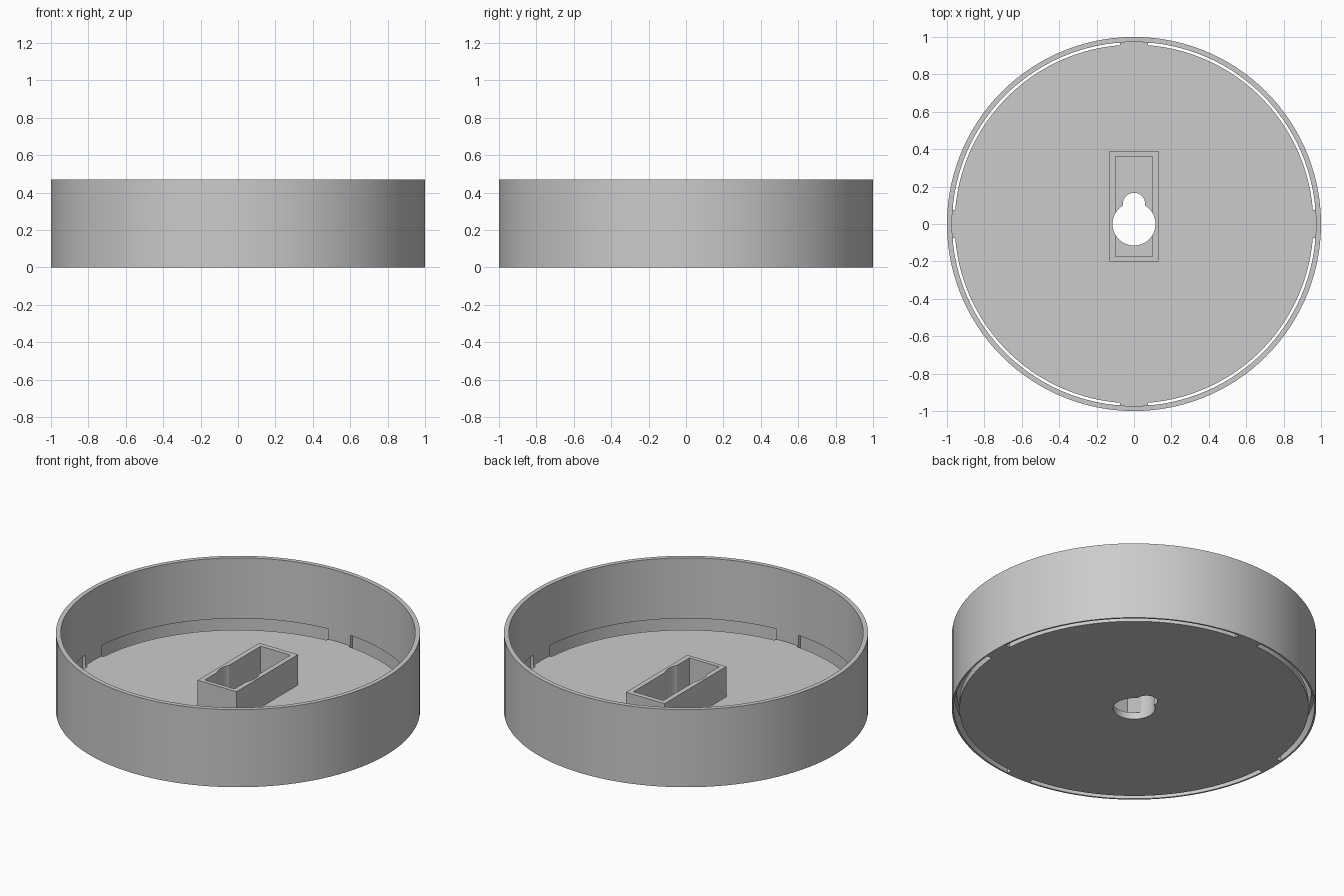
import bpy, bmesh, math

cube = bpy.data.objects.get("Cube")
if cube:
    bpy.data.objects.remove(cube, do_unlink=True)

GREY = (0.6, 0.6, 0.6, 1.0)
grey = bpy.data.materials.new("light grey plastic")
grey.use_nodes = True
grey.diffuse_color = GREY
grey.node_tree.nodes["Principled BSDF"].inputs["Base Color"].default_value = GREY

HEIGHT, FLOOR = 0.47, 0.04
WALL_IN = 0.973
SLOT_IN, SLOT_OUT, SLOT_TOP = 0.959, 0.99, 0.103
HOLDER_TOP = 0.224


def arc(radius, start, end, steps, cy=0.0):
    """Points along an arc, angles in degrees."""
    angles = [math.radians(start + (end - start) * i / steps) for i in range(steps + 1)]
    return [(radius * math.cos(a), cy + radius * math.sin(a)) for a in angles]


def circle(radius):
    return arc(radius, 0, 360, 120)[:-1]


def rectangle(x, y0, y1):
    return [(-x, y0), (x, y0), (x, y1), (-x, y1)]


def prism(name, outline, z0, z1):
    """Extrude a flat outline from z0 to z1."""
    bm = bmesh.new()
    base = bm.faces.new([bm.verts.new((x, y, z0)) for x, y in outline])
    top = bmesh.ops.extrude_face_region(bm, geom=[base])["geom"]
    moved = [v for v in top if isinstance(v, bmesh.types.BMVert)]
    bmesh.ops.translate(bm, verts=moved, vec=(0, 0, z1 - z0))
    bmesh.ops.recalc_face_normals(bm, faces=bm.faces)
    mesh = bpy.data.meshes.new(name)
    bm.to_mesh(mesh)
    bm.free()
    mesh.materials.append(grey)
    obj = bpy.data.objects.new(name, mesh)
    bpy.context.collection.objects.link(obj)
    return obj


def cut(target, outline, z0, z1):
    """Subtract a prism from the target and discard the cutter."""
    cutter = prism("cutter", outline, z0, z1)
    cutter.hide_render = True
    mod = target.modifiers.new("cut", "BOOLEAN")
    mod.operation = "DIFFERENCE"
    mod.solver = "EXACT"
    mod.object = cutter
    bpy.context.view_layer.objects.active = target
    bpy.ops.object.modifier_apply(modifier=mod.name)
    bpy.data.objects.remove(cutter, do_unlink=True)


# Keyhole outline: large round opening with a narrow rounded neck
BIG, NECK, NECK_Y = 0.115, 0.06, 0.107
spread = math.degrees(math.asin(NECK / BIG))
keyhole = arc(BIG, 90 + spread, 450 - spread, 48) + arc(NECK, 0, 180, 24, NECK_Y)

# Round tray with a thin wall
tray = prism("round_tray", circle(1.0), 0, HEIGHT)
cut(tray, circle(WALL_IN), FLOOR, HEIGHT + 0.1)

# Four arc slots through the floor edge, undercutting the wall
for quarter in range(4):
    start, end = quarter * 90 + 4.5, quarter * 90 + 85.5
    slot = arc(SLOT_OUT, start, end, 27) + arc(SLOT_IN, end, start, 27)
    cut(tray, slot, -0.1, SLOT_TOP)
cut(tray, keyhole, -0.1, HEIGHT)

# Rectangular holder around the keyhole, notched by it
holder = prism("keyhole_holder", rectangle(0.13, -0.2, 0.39), FLOOR, HOLDER_TOP)
cut(holder, rectangle(0.1, -0.175, 0.36), -0.1, HEIGHT)
cut(holder, keyhole, -0.1, HEIGHT)

# Smooth the curved walls, keep the corners crisp
for obj in (tray, holder):
    bpy.ops.object.select_all(action="DESELECT")
    obj.select_set(True)
    bpy.context.view_layer.objects.active = obj
    bpy.ops.object.shade_smooth_by_angle(angle=math.radians(30))
